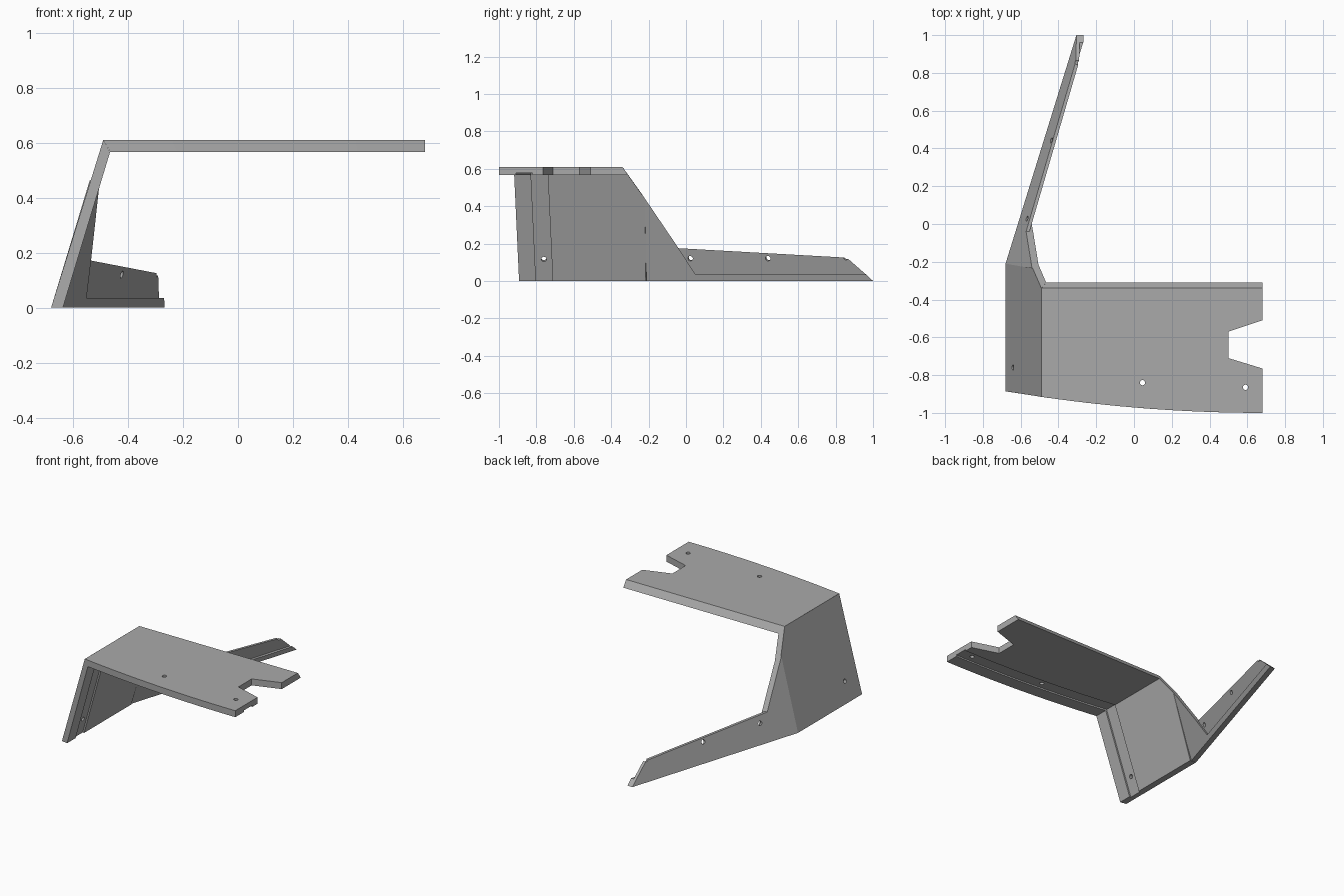
import bpy, bmesh, math
from mathutils import Vector

if "Cube" in bpy.data.objects:
    bpy.data.objects.remove(bpy.data.objects["Cube"])

grey = bpy.data.materials.new("mid grey")
grey.diffuse_color = (0.40, 0.40, 0.40, 1)
grey.use_nodes = True
grey.node_tree.nodes["Principled BSDF"].inputs["Base Color"].default_value = grey.diffuse_color


def solid(name, a, b, cutter=False):
    """Closed solid between two matching loops of points."""
    bm = bmesh.new()
    va = [bm.verts.new(p) for p in a]
    vb = [bm.verts.new(p) for p in b]
    n = len(va)
    bm.faces.new(va)
    bm.faces.new(vb[::-1])
    for i in range(n):
        j = (i + 1) % n
        bm.faces.new((va[j], va[i], vb[i], vb[j]))
    bmesh.ops.recalc_face_normals(bm, faces=bm.faces)
    me = bpy.data.meshes.new(name)
    bm.to_mesh(me)
    bm.free()
    ob = bpy.data.objects.new(name, me)
    bpy.context.collection.objects.link(ob)
    me.materials.append(grey)
    ob.hide_render = cutter
    return ob


def hole(name, centre, axis, r=0.014):
    """Round drill through a panel."""
    c, d = Vector(centre), Vector(axis).normalized()
    u = d.orthogonal().normalized()
    v = d.cross(u)
    ring = [u * r * math.cos(t * math.pi / 8) + v * r * math.sin(t * math.pi / 8) for t in range(16)]
    return solid(name, [c + p - d * 0.07 for p in ring], [c + p + d * 0.07 for p in ring], True)


def cut(ob, cutters):
    """Subtract the cutters, then remove them."""
    bpy.context.view_layer.objects.active = ob
    for c in cutters:
        m = ob.modifiers.new("cut", 'BOOLEAN')
        m.operation, m.solver, m.object = 'DIFFERENCE', 'EXACT', c
        bpy.ops.object.modifier_apply(modifier=m.name)
        bpy.data.objects.remove(c)


def front(x):           # curved front edge
    return -1 + 0.062 * (0.68 - x) ** 2


def steps(x0, x1, n=14):
    return [x0 + (x1 - x0) * i / n for i in range(n + 1)]


TOP, UNDER = 0.61, 0.567

# top plate with curved front, notched end and mitred joint
def plate_loop(x0, back, z):
    pts = [(x, front(x)) for x in steps(x0, 0.68)]
    pts += [(0.68, -0.765), (0.50, -0.71), (0.50, -0.57), (0.68, -0.51), (0.68, back), (x0, back)]
    return [(x, y, z) for x, y in pts]

plate = solid("top_plate", plate_loop(-0.49, -0.34, TOP), plate_loop(-0.465, -0.31, UNDER))

def plate_groove(d0, d1):
    xs = steps(-0.476, 0.72)
    pts = [(x, front(x) + d0) for x in xs] + [(x, front(x) + d1) for x in reversed(xs)]
    return solid("groove_cutter", [(x, y, 0.5) for x, y in pts], [(x, y, 0.577) for x, y in pts], True)

cut(plate, [plate_groove(0.09, 0.18)]
    + [hole("hole_cutter", (x, front(x) + 0.135, 0.59), (0, 0, 1)) for x in (0.045, 0.59)])

# leaning side panel
def side_out(z):
    return -0.68 + 0.311 * z

def side_in(z):
    return -0.637 + 0.303 * z

def side_loop(fx, top, rear):
    pts = [(front(fx(z)), z) for z in (0, top)] + rear
    return [(fx(z), y, z) for y, z in pts]

side = solid("side_panel",
             side_loop(side_out, TOP, [(-0.34, TOP), (-0.235, 0.463), (-0.21, 0)]),
             side_loop(side_in, UNDER, [(-0.31, UNDER), (-0.22, 0.44), (-0.215, 0)]))

def side_groove(z):
    x = side_in(z)
    return [(x + dx, front(x) + d, z) for dx, d in ((-0.011, 0.09), (0.04, 0.09), (0.04, 0.18), (-0.011, 0.18))]

cut(side, [solid("groove_cutter", side_groove(-0.05), side_groove(0.577), True),
           hole("hole_cutter", (-0.625, -0.76, 0.12), (1, 0, -0.31))])

# rear wing: thick foot and gusset, with a thinner wall above
def wing(name, pts, thick):
    def loop(t):
        return [(-0.68 + 0.31 * (y + 0.21) + 0.32 * z + t, y, z) for y, z in pts]
    return solid(name, loop(0), loop(thick))

wing("wing_foot", [(-0.21, 0), (1.0, 0), (0.962, 0.035), (0.05, 0.035), (-0.04, 0.175), (-0.235, 0.463)], 0.037)
wall = wing("wing_wall", [(0.05, 0.035), (0.962, 0.035), (0.868, 0.117), (0.85, 0.125), (-0.04, 0.175)], 0.018)
cut(wall, [hole("hole_cutter", (-0.68 + 0.31 * (y + 0.21) + 0.05, y, z), (1, -0.31, -0.32))
           for y, z in ((0.025, 0.122), (0.44, 0.122), (0.857, 0.128))])
